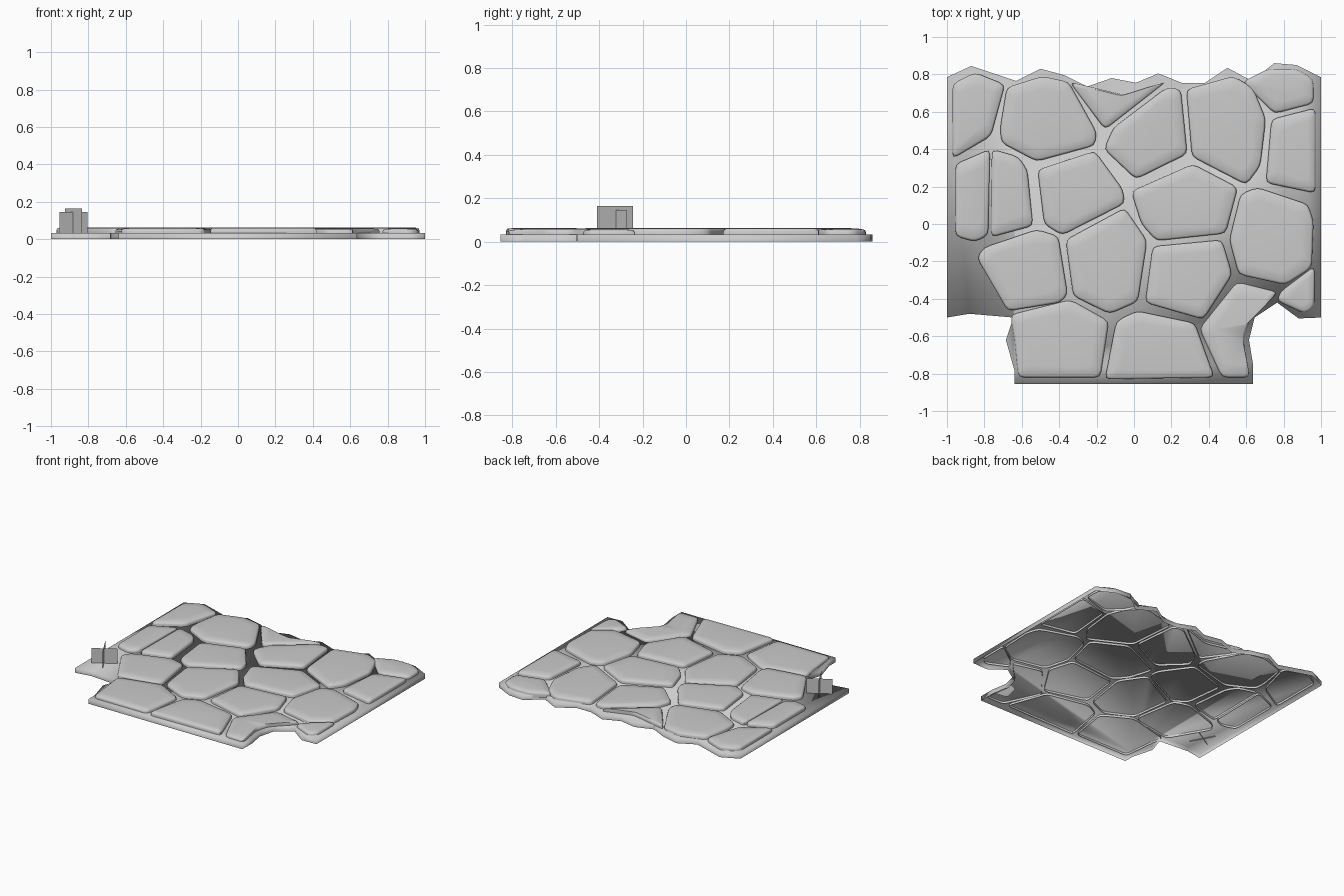
import bpy, bmesh, math
from mathutils import Vector

if "Cube" in bpy.data.objects:
    bpy.data.objects.remove(bpy.data.objects["Cube"])

stone_grey = bpy.data.materials.new("stone grey")
stone_grey.diffuse_color = (0.6, 0.6, 0.6, 1)
stone_grey.use_nodes = True
stone_grey.node_tree.nodes["Principled BSDF"].inputs["Base Color"].default_value = stone_grey.diffuse_color


def finish(name, bm, smooth_angle=None):
    """Turn a bmesh into a named, shaded object."""
    mesh = bpy.data.meshes.new(name)
    bm.to_mesh(mesh)
    bm.free()
    mesh.materials.append(stone_grey)
    obj = bpy.data.objects.new(name, mesh)
    bpy.context.collection.objects.link(obj)
    if smooth_angle:
        bpy.ops.object.select_all(action='DESELECT')
        obj.select_set(True)
        bpy.context.view_layer.objects.active = obj
        bpy.ops.object.shade_smooth_by_angle(angle=math.radians(smooth_angle))
    return obj


def shell(name, rings, smooth_angle):
    """Open-bottomed shell lofted through rings, closed by a top cap."""
    bm = bmesh.new()
    loops = [[bm.verts.new(p) for p in ring] for ring in rings]
    n = len(loops[0])
    for low, high in zip(loops, loops[1:]):
        for i in range(n):
            j = (i + 1) % n
            bm.faces.new((low[i], low[j], high[j], high[i]))
    bm.faces.new(loops[-1])
    return finish(name, bm, smooth_angle)


def counter_clockwise(points):
    pts = [Vector(p) for p in points]
    area = sum(a.x * b.y - b.x * a.y for a, b in zip(pts, pts[1:] + pts[:1]))
    return pts if area > 0 else pts[::-1]


def round_corners(pts, cut=0.03):
    """Replace every corner with a short three-point curve."""
    out = []
    for i, p in enumerate(pts):
        a, b = pts[i - 1] - p, pts[(i + 1) % len(pts)] - p
        p0 = p + a.normalized() * min(cut, a.length * 0.35)
        p1 = p + b.normalized() * min(cut, b.length * 0.35)
        out += [p0, (p0 + p1) / 4 + p / 2, p1]
    return out


def stone(name, *points, top=0.064):
    """Paving stone: straight skirt, rounded lip and a gently domed top."""
    pts = round_corners(counter_clockwise(points))
    centre = sum(pts, Vector((0, 0))) / len(pts)
    profile = [(0, 0.018), (0, top - 0.017), (0.004, top - 0.009),
               (0.013, top - 0.004), (0.07, top)]
    rings = []
    for inset, z in profile:
        ring = []
        for p in pts:
            d = centre - p
            q = p + d.normalized() * min(inset, d.length * 0.4)
            ring.append((q.x, q.y, z))
        rings.append(ring)
    shell(name, rings, 60)


# Mortar bed: thin sheet with a skirt and a ragged back edge
outline = counter_clockwise([
    (-1, .785), (-.87, .845), (-.63, .765), (-.5, .83), (-.37, .795), (-.25, .735),
    (-.12, .78), (.01, .755), (.13, .805), (.255, .755), (.38, .755), (.5, .835),
    (.63, .765), (.75, .86), (.87, .85), (1, .785), (1, -.5), (.88, -.505),
    (.765, -.42), (.645, -.5), (.615, -.62), (.635, -.74), (.635, -.855),
    (-.64, -.855), (-.64, -.78), (-.685, -.62), (-.645, -.5), (-.88, -.48), (-1, -.5)])
shell("mortar_bed", [[(p.x, p.y, z) for p in outline] for z in (0, 0.034)], 180)

# Back row of stones
stone("back_stone_1", (-.97, .35), (-.97, .75), (-.85, .81), (-.69, .745), (-.765, .47))
stone("back_stone_2", (-.68, .73), (-.49, .79), (-.35, .76), (-.2, .49), (-.21, .42),
      (-.52, .335), (-.71, .435), (-.715, .52))
stone("back_stone_3", (-.345, .76), (-.05, .69), (.17, .76), (-.155, .505), top=0.06)
stone("back_stone_4", (.175, .73), (.25, .72), (.285, .375), (.01, .24), (-.16, .4),
      (-.11, .515))
stone("back_stone_5", (.28, .72), (.53, .79), (.635, .73), (.705, .56), (.675, .31),
      (.6, .21), (.31, .36))
stone("back_stone_6", (.58, .76), (.72, .83), (.87, .83), (.96, .775), (.96, .645),
      (.75, .59), top=0.06)
stone("back_stone_7", (.735, .56), (.97, .62), (.97, .165), (.705, .22))

# Middle row of stones
stone("middle_stone_1", (-.955, .32), (-.77, .4), (-.78, -.06), (-.85, -.095), (-.955, -.065))
stone("middle_stone_2", (-.76, .4), (-.62, .36), (-.57, .29), (-.54, -.01), (-.765, -.07))
stone("middle_stone_3", (-.515, .29), (-.21, .39), (-.06, .185), (-.05, .11),
      (-.385, -.06), (-.48, 0))
stone("middle_stone_4", (-.015, .175), (.315, .32), (.555, .195), (.49, -.05),
      (.12, -.09), (.04, 0))
stone("middle_stone_5", (.57, .16), (.66, .195), (.93, .105), (.96, .015), (.95, -.235),
      (.81, -.325), (.56, -.27), (.51, -.085))

# Front rows of stones
stone("front_stone_1", (-.8, -.125), (-.52, -.03), (-.405, -.065), (-.355, -.375),
      (-.395, -.42), (-.675, -.465), (-.84, -.18))
stone("front_stone_2", (-.365, -.085), (-.05, .085), (.07, -.09), (.02, -.415),
      (-.13, -.48), (-.325, -.385))
stone("front_stone_3", (.1, -.12), (.47, -.085), (.525, -.27), (.37, -.51), (.06, -.42))
stone("front_stone_4", (.965, -.225), (.965, -.44), (.915, -.48), (.765, -.41),
      (.785, -.36), top=0.058)
stone("front_stone_5", (.55, -.31), (.77, -.365), (.615, -.52), (.585, -.63),
      (.62, -.82), (.47, -.82), (.35, -.56), top=0.058)
stone("front_stone_6", (.015, -.465), (.325, -.53), (.43, -.82), (-.155, -.83), (-.095, -.52))
stone("front_stone_7", (-.66, -.485), (-.34, -.405), (-.135, -.52), (-.18, -.82),
      (-.62, -.82), (-.64, -.62), top=0.06)

# Pair of crossed upright cards on the bare corner
for name, a, b, height in (("wide_card", (-.955, -.365), (-.805, -.275), .145),
                           ("tall_card", (-.925, -.245), (-.835, -.41), .165)):
    bm = bmesh.new()
    bm.faces.new([bm.verts.new(p) for p in (
        (*a, .028), (*b, .028), (*b, height), (*a, height))])
    finish(name, bm)
